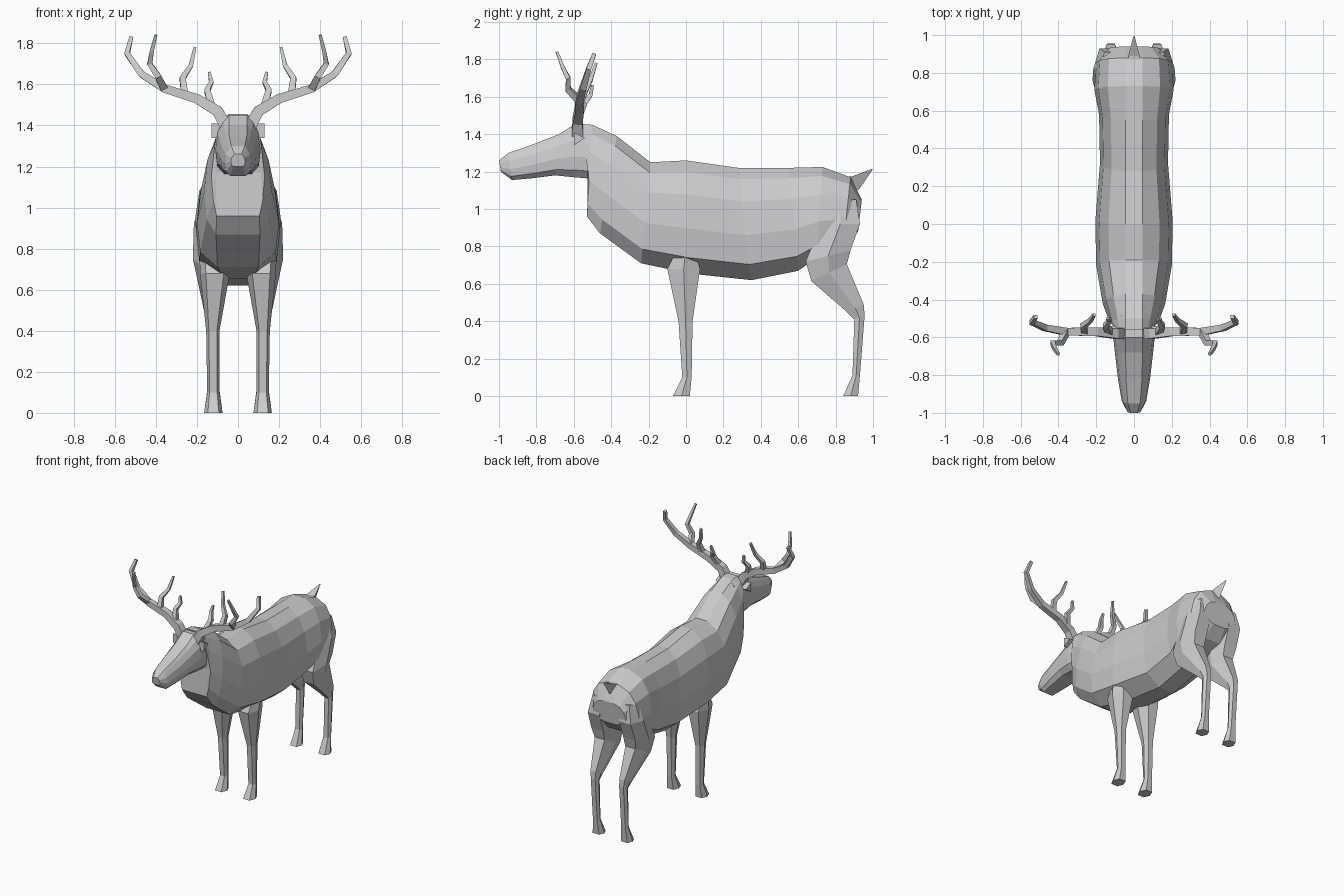
import bpy
import bmesh
from mathutils import Vector

if "Cube" in bpy.data.objects:
    bpy.data.objects.remove(bpy.data.objects["Cube"], do_unlink=True)

grey = bpy.data.materials.new("light grey")
grey.use_nodes = True
grey.diffuse_color = (.6, .6, .6, 1)
shader = grey.node_tree.nodes["Principled BSDF"]
shader.inputs["Base Color"].default_value = grey.diffuse_color


def loft(name, rings):
    """Skin a row of closed rings and cap both ends."""
    bm = bmesh.new()
    rows = [[bm.verts.new(point) for point in ring] for ring in rings]
    count = len(rows[0])
    for near, far in zip(rows, rows[1:]):
        for i in range(count):
            j = (i + 1) % count
            bm.faces.new((near[i], near[j], far[j], far[i]))
    bm.faces.new(rows[0])
    bm.faces.new(reversed(rows[-1]))
    bmesh.ops.recalc_face_normals(bm, faces=bm.faces)
    mesh = bpy.data.meshes.new(name)
    bm.to_mesh(mesh)
    bm.free()
    mesh.materials.append(grey)
    part = bpy.data.objects.new(name, mesh)
    bpy.context.collection.objects.link(part)


def body_ring(top_y, top_z, low_y, low_z, width, low_ratio):
    """Barrel section hung between a top point and a bottom point."""
    ridge = min(.045, width / 2)
    low = width * low_ratio
    half = [(ridge, 0), (.66 * width, .1), (.9 * width, .3),
            (width, .6), (max(.92 * width, low), .86), (low, 1)]
    top, bottom = Vector((0, top_y, top_z)), Vector((0, low_y, low_z))
    left = [top.lerp(bottom, t) + Vector((x, 0, 0)) for x, t in half]
    right = [Vector((-p.x, p.y, p.z)) for p in reversed(left)]
    return left + right


def leg_ring(side, front, back, z, inner, outer, slant=0):
    """Six-sided section; slant lifts its back edge."""
    middle = (inner + outer) / 2
    flat = .3 * (outer - inner)
    centre, height = (front + back) / 2, z + slant / 2
    points = [(middle - flat, front, z), (middle + flat, front, z),
              (outer, centre, height),
              (middle + flat, back, z + slant), (middle - flat, back, z + slant),
              (inner, centre, height)]
    return [(side * x, y, z) for x, y, z in points]


def branch(name, side, path, thick, thin):
    """Square tapering tube along a path."""
    points = [Vector((side * x, y, z)) for x, y, z in path]
    last = len(points) - 1
    rings = []
    for i, point in enumerate(points):
        along = (points[min(i + 1, last)] - points[max(i - 1, 0)]).normalized()
        across = along.cross(Vector((0, 1, 0))).normalized()
        radius = thick + (thin - thick) * i / last
        u, v = across * radius, along.cross(across) * radius
        rings.append([point + u + v, point - u + v, point - u - v, point + u - v])
    loft(name, rings)


def tail_ring(y, z, width, drop):
    """Triangle with a flat top and a keel below."""
    return [(-width, y, z), (width, y, z), (0, y + drop / 2, z - drop)]


# Each section: top y and z, bottom y and z, half width
HEAD = ((-1, 1.26, -.99, 1.2, .035),
        (-.95, 1.3, -.93, 1.155, .065),
        (-.82, 1.345, -.82, 1.165, .085),
        (-.68, 1.4, -.7, 1.18, .1),
        (-.6, 1.45, -.6, 1.17, .11),
        (-.48, 1.44, -.48, 1.16, .11))
TRUNK = ((-.56, 1.455, -.52, 1.17, .115),
         (-.5, 1.45, -.53, .96, .13),
         (-.37, 1.39, -.46, .87, .165),
         (-.19, 1.25, -.24, .71, .2),
         (0, 1.26, .02, .655, .205),
         (.28, 1.22, .35, .62, .18),
         (.55, 1.22, .6, .67, .185),
         (.73, 1.225, .7, .74, .21),
         (.88, 1.17, .84, .8, .2),
         (.94, 1.05, .92, .88, .14))

loft("head", [body_ring(*section, .6) for section in HEAD])
# The underside is broad at the throat and narrows to a keel at the belly
loft("body", [body_ring(*section, max(.35, .95 - .15 * i))
              for i, section in enumerate(TRUNK)])

loft("tail", [tail_ring(.83, 1.17, .025, .07),
              tail_ring(.89, 1.175, .03, .07),
              tail_ring(.995, 1.215, .003, .005)])

# Leg sections from the top: front y, back y, height, inner x, outer x, slant
FRONT_LEG = ((-.02, .03, .84, .08, .19),
             (-.1, .075, .68, .04, .185),
             (-.04, .035, .4, .09, .155),
             (-.02, .03, .1, .09, .15),
             (-.07, .02, 0, .075, .165))
HIND_LEG = ((.74, .91, 1.05, .06, .18),
            (.72, .93, .92, .05, .215),
            (.64, .88, .72, .05, .22, .06),
            (.67, .86, .615, .06, .2, .09),
            (.86, .95, .45, .085, .16, .04),
            (.9, .955, .41, .09, .15, .02),
            (.89, .93, .11, .09, .15),
            (.84, .92, 0, .075, .165))

# Antler paths: x, y, z
BEAM = ((.06, -.58, 1.4), (.1, -.58, 1.47), (.2, -.57, 1.53), (.36, -.57, 1.58),
        (.47, -.55, 1.65), (.54, -.52, 1.75), (.52, -.49, 1.83))
TINES = {
    "inner_tine": ((.13, -.57, 1.5), (.15, -.54, 1.57), (.13, -.51, 1.61), (.14, -.5, 1.66)),
    "middle_tine": ((.26, -.57, 1.55), (.27, -.54, 1.63), (.23, -.51, 1.69), (.21, -.48, 1.78)),
    "front_tine": ((.36, -.57, 1.58), (.39, -.63, 1.64), (.43, -.63, 1.7),
                   (.42, -.66, 1.76), (.4, -.69, 1.84)),
}

for label, side in (("left", 1), ("right", -1)):
    loft(label + "_front_leg", [leg_ring(side, *section) for section in FRONT_LEG])
    loft(label + "_hind_leg", [leg_ring(side, *section) for section in HIND_LEG])
    branch(label + "_antler_beam", side, BEAM, .03, .01)
    for tine, path in TINES.items():
        branch(label + "_" + tine, side, path, .018, .007)
    # Small drooping ear
    loft(label + "_ear", [[(side * x, -.6, 1.41), (side * x, -.54, 1.38), (side * x, -.6, 1.34)]
                          for x in (.08, .13)])
